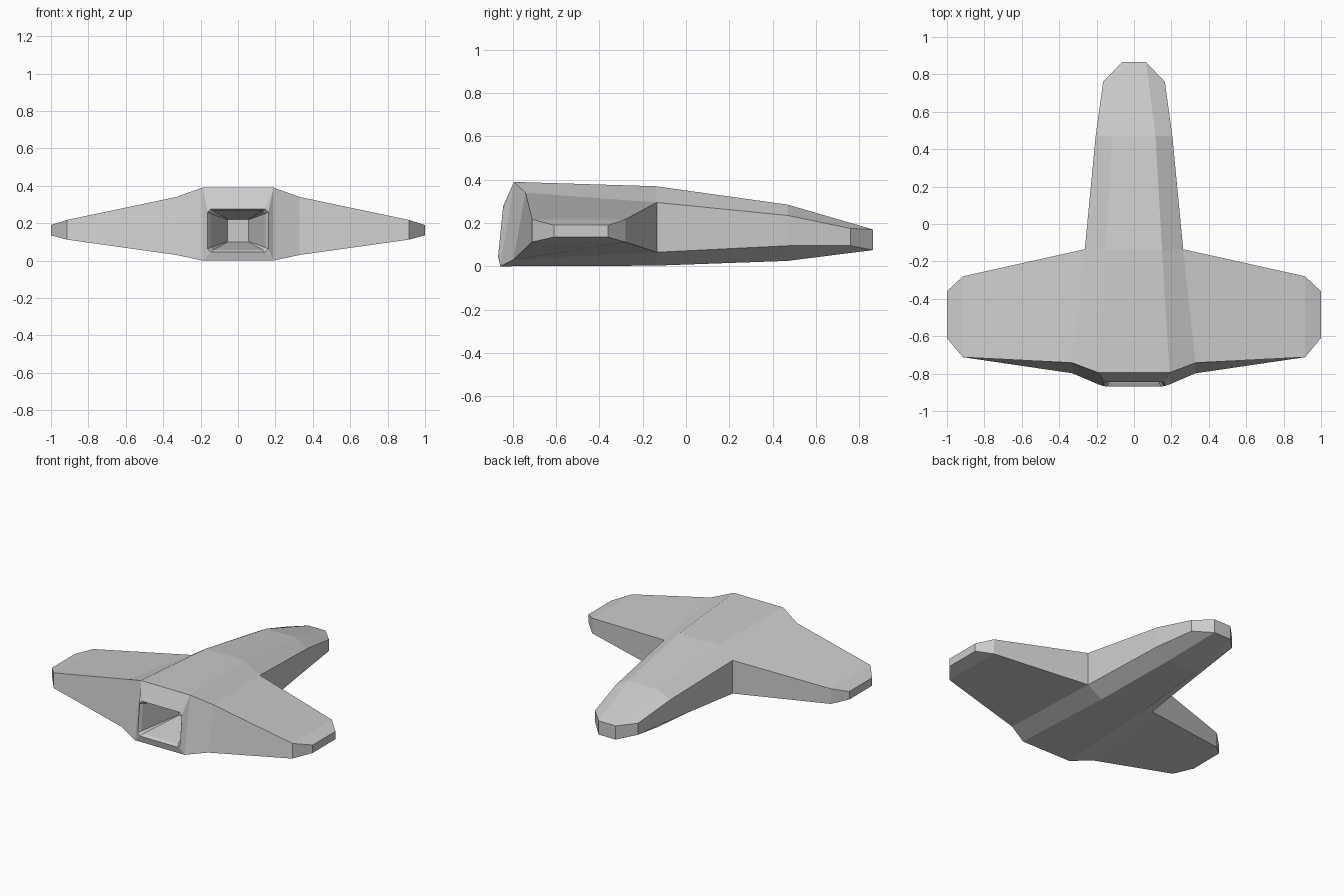
import bpy, bmesh

cube = bpy.data.objects.get("Cube")
if cube:
    bpy.data.objects.remove(cube, do_unlink=True)

hull_grey = bpy.data.materials.new("hull_grey")
hull_grey.use_nodes = True
hull_grey.diffuse_color = (0.6, 0.6, 0.6, 1)
hull_grey.node_tree.nodes["Principled BSDF"].inputs["Base Color"].default_value = (0.6, 0.6, 0.6, 1)

bm = bmesh.new()

# Half of the hull: name -> x, y upper, y lower, z upper, z lower
stations = {
    "nose": (0.19, -0.795, -0.858, 0.39, 0.0),
    "spine": (0.15, -0.14, -0.14, 0.37, 0.003),
    "rear": (0.115, 0.47, 0.47, 0.285, 0.025),
    "end": (0.065, 0.865, 0.865, 0.17, 0.075),
    "shoulder": (0.33, -0.742, -0.798, 0.34, 0.03),
    "tip_front": (0.915, -0.712, -0.712, 0.217, 0.112),
    "tip_a": (1.0, -0.61, -0.61, 0.19, 0.135),
    "tip_b": (1.0, -0.36, -0.36, 0.19, 0.135),
    "tip_back": (0.915, -0.28, -0.28, 0.217, 0.112),
    "root": (0.263, -0.135, -0.135, 0.295, 0.065),
    "flank": (0.205, 0.47, 0.47, 0.235, 0.095),
    "corner": (0.165, 0.76, 0.76, 0.175, 0.095),
}
top, low = {}, {}
for name, (x, yt, yb, zt, zb) in stations.items():
    top[name] = bm.verts.new((x, yt, zt))
    low[name] = bm.verts.new((x, yb, zb))
for name in ("nose", "spine", "rear", "end"):
    x, yt, yb, zt, zb = stations[name]
    top["mid_" + name] = bm.verts.new((0, yt, zt))
    low["mid_" + name] = bm.verts.new((0, yb, zb))

# Upper and lower skins
skins = [
    "mid_nose nose spine mid_spine", "mid_spine spine rear mid_rear",
    "mid_rear rear end mid_end", "nose shoulder root spine",
    "spine root flank rear", "rear flank corner end",
    "shoulder tip_front tip_back root", "tip_front tip_a tip_b tip_back",
]
for side in (top, low):
    for skin in skins:
        bm.faces.new([side[n] for n in skin.split()])

# Side walls around the outline
outline = ("nose shoulder tip_front tip_a tip_b tip_back root "
           "flank corner end mid_end").split()
for a, b in zip(outline, outline[1:]):
    bm.faces.new((top[a], top[b], low[b], low[a]))


# Front intake: half rings with cut corners, leaning with the nose
def half_ring(w, z0, z1, cut, depth):
    pts = [(0, z1), (w - cut, z1), (w, z1 - cut), (w, z0 + cut), (w - cut, z0), (0, z0)]
    lean = 0.1 if depth < 0.1 else 0
    return [bm.verts.new((x, -0.873 + lean * z + depth, z)) for x, z in pts]


rings = [half_ring(0.162, 0.045, 0.277, 0.018, 0),
         half_ring(0.148, 0.056, 0.266, 0.014, 0.02),
         half_ring(0.056, 0.10, 0.22, 0.002, 0.3)]
rim = rings[0]
for face in ((top["mid_nose"], top["nose"], rim[1], rim[0]),
             (top["nose"], rim[2], rim[1]),
             (top["nose"], low["nose"], rim[3], rim[2]),
             (low["nose"], rim[4], rim[3]),
             (low["nose"], low["mid_nose"], rim[5], rim[4])):
    bm.faces.new(face)
for outer, inner in zip(rings, rings[1:]):
    for i in range(5):
        bm.faces.new((outer[i], outer[i + 1], inner[i + 1], inner[i]))
bm.faces.new(rings[-1])

# Mirror to the other side
bmesh.ops.mirror(bm, geom=bm.verts[:] + bm.edges[:] + bm.faces[:],
                 axis='X', merge_dist=0.0005)
bmesh.ops.remove_doubles(bm, verts=bm.verts[:], dist=0.0005)
bmesh.ops.recalc_face_normals(bm, faces=bm.faces[:])

mesh = bpy.data.meshes.new("winged_hull")
bm.to_mesh(mesh)
bm.free()
mesh.materials.append(hull_grey)
hull = bpy.data.objects.new("winged_hull", mesh)
bpy.context.scene.collection.objects.link(hull)
